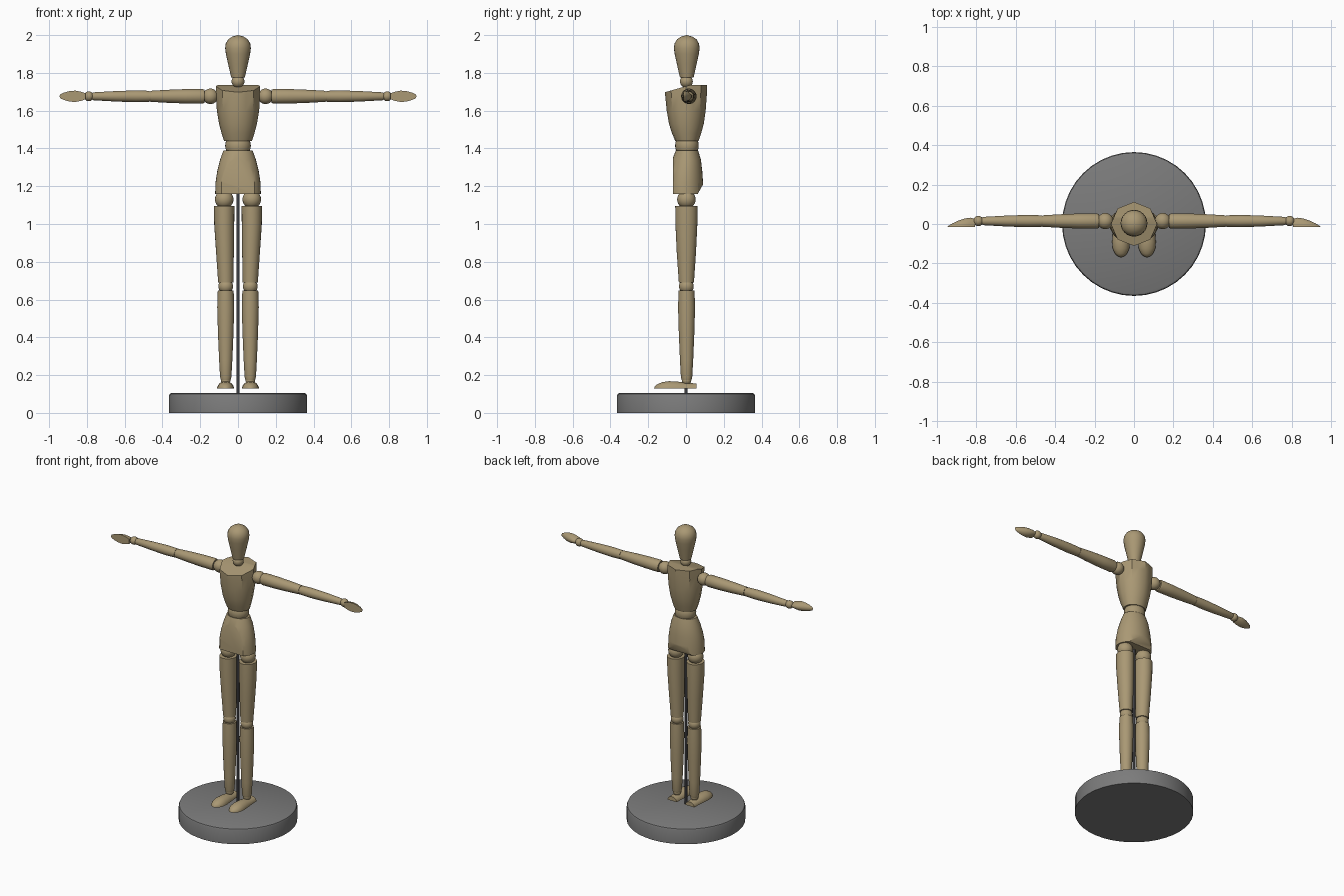
import bpy, bmesh, math
from mathutils import Matrix, Vector

if "Cube" in bpy.data.objects:
    bpy.data.objects.remove(bpy.data.objects["Cube"])


def material(name, rgb):
    m = bpy.data.materials.new(name)
    m.diffuse_color = (*rgb, 1)
    m.use_nodes = True
    m.node_tree.nodes["Principled BSDF"].inputs["Base Color"].default_value = m.diffuse_color
    return m


WOOD = material("wood", (0.40, 0.315, 0.175))
GREY = material("stand_grey", (0.2, 0.2, 0.2))
STEEL = material("dark_rod", (0.05, 0.05, 0.055))


def finish(name, bm, mat=WOOD, mirror=False):
    bmesh.ops.remove_doubles(bm, verts=bm.verts, dist=0.0002)
    bmesh.ops.recalc_face_normals(bm, faces=bm.faces)
    me = bpy.data.meshes.new(name)
    bm.to_mesh(me)
    bm.free()
    me.materials.append(mat)
    ob = bpy.data.objects.new(name, me)
    bpy.context.collection.objects.link(ob)
    bpy.ops.object.select_all(action='DESELECT')
    ob.select_set(True)
    bpy.context.view_layer.objects.active = ob
    bpy.ops.object.shade_smooth_by_angle(angle=math.radians(38))
    if mirror:
        mod = ob.modifiers.new("Mirror", 'MIRROR')
        mod.use_mirror_merge = False
    return ob


def loft(sections, axis='z', segs=24):
    """sections: (position on axis, radius a, radius b, centre a, centre b)"""
    bm = bmesh.new()
    rings = []
    for t, ra, rb, ca, cb in sections:
        ring = []
        for i in range(segs):
            ang = 2 * math.pi * i / segs
            a, b = ca + ra * math.cos(ang), cb + rb * math.sin(ang)
            co = {'x': (t, a, b), 'y': (a, t, b), 'z': (a, b, t)}[axis]
            ring.append(bm.verts.new(co))
        rings.append(ring)
    for r, s in zip(rings, rings[1:]):
        for i in range(segs):
            j = (i + 1) % segs
            bm.faces.new((r[i], r[j], s[j], s[i]))
    bm.faces.new(rings[0])
    bm.faces.new(rings[-1])
    return bm


def cut(bm, point, normal):
    """Slice off everything on the normal side and cap the opening."""
    res = bmesh.ops.bisect_plane(bm, geom=bm.verts[:] + bm.edges[:] + bm.faces[:],
                                 plane_co=Vector(point), plane_no=Vector(normal).normalized(),
                                 clear_outer=True)
    edges = [g for g in res['geom_cut'] if isinstance(g, bmesh.types.BMEdge)]
    bmesh.ops.edgenet_fill(bm, edges=edges)


def ball(name, centre, r, scale=(1, 1, 1), mirror=False):
    bm = bmesh.new()
    bmesh.ops.create_uvsphere(bm, u_segments=24, v_segments=14, radius=r,
                              matrix=Matrix.Translation(centre) @ Matrix.Diagonal((*scale, 1)))
    finish(name, bm, mirror=mirror)


def lathe(pts, ca, cb, axis='z', segs=24):
    return loft([(t, r, r, ca, cb) for t, r in pts], axis, segs)


# Stand
finish("base", lathe([(0, 0.365), (0.092, 0.365), (0.101, 0.361), (0.105, 0.352)], 0, 0, segs=40), GREY)
finish("support_rod", lathe([(0.1, 0.008), (1.2, 0.008)], 0, 0, segs=12), STEEL)

# Head and neck
finish("head", lathe([(1.775, 0.036), (1.85, 0.053), (1.90, 0.064), (1.93, 0.068), (1.955, 0.065),
                      (1.977, 0.052), (1.992, 0.03), (2.0, 0.0)], 0, 0.004))
ball("neck_ball", (0, 0.002, 1.755), 0.034)

# Chest: octagonal shoulders blending to a round waist, sloped front top
bm = loft([(1.44, 0.074, 0.062, 0, 0.005), (1.48, 0.087, 0.077, 0, 0.003), (1.53, 0.1, 0.092, 0, 0.002),
           (1.60, 0.112, 0.103, 0, 0.001), (1.68, 0.117, 0.110, 0, 0), (1.737, 0.117, 0.112, 0, 0)], segs=16)
for i, v in enumerate(bm.verts):
    if i % 2:
        f = 1 - 0.076 * (i // 16) / 5
        v.co.x *= f
        v.co.y *= f
cut(bm, (0, -0.11, 1.698), (0, -0.037, 0.13))
finish("chest", bm)

# Waist and pelvis: pelvis flattened in front and undercut at the back
ball("waist_ball", (0, 0.005, 1.415), 0.068, (1, 0.92, 1))
bm = loft([(1.39, 0.077, 0.059, 0, 0.005), (1.34, 0.095, 0.076, 0, 0.003), (1.28, 0.110, 0.088, 0, -0.002),
           (1.22, 0.119, 0.095, 0, -0.005), (1.158, 0.121, 0.096, 0, -0.005)], segs=32)
cut(bm, (0, -0.07, 1.2), (0, -1, 0))
cut(bm, (0, 0.06, 1.155), (0, 0.062, -0.034))
finish("pelvis", bm)

# Legs
ball("hip_ball", (0.073, 0.002, 1.13), 0.049, mirror=True)
bm = loft([(1.095, 0.054, 0.059, 0.073, 0.002), (1.0, 0.053, 0.058, 0.073, 0.002),
           (0.85, 0.047, 0.051, 0.069, 0.002), (0.69, 0.040, 0.040, 0.065, 0.002)])
finish("thigh", bm, mirror=True)
ball("knee_ball", (0.065, 0.002, 0.67), 0.039, mirror=True)
bm = lathe([(0.648, 0.042), (0.56, 0.045), (0.42, 0.041), (0.28, 0.035), (0.19, 0.030),
            (0.175, 0.026)], 0.065, 0.003)
finish("shin", bm, mirror=True)
ball("ankle_ball", (0.065, 0.003, 0.172), 0.025, mirror=True)
FX, FZ = 0.066, 0.128
bm = loft([(y, w, h, FX, FZ) for y, w, h in
           [(0.055, 0.034, 0.028), (0.0, 0.037, 0.031), (-0.04, 0.041, 0.037), (-0.09, 0.045, 0.040),
            (-0.125, 0.042, 0.035), (-0.15, 0.031, 0.025), (-0.165, 0.015, 0.013), (-0.17, 0, 0)]], 'y')
cut(bm, (0, 0, FZ), (0, 0, -1))
finish("foot", bm, mirror=True)

# Arms
AY, AZ = 0.015, 1.676
ball("shoulder_ball", (0.146, AY, AZ), 0.041, mirror=True)
finish("upper_arm", lathe([(0.178, 0.035), (0.19, 0.039), (0.28, 0.038), (0.38, 0.034), (0.464, 0.029)],
                          AY, AZ, 'x'), mirror=True)
ball("elbow_ball", (0.468, AY, AZ), 0.027, mirror=True)
finish("forearm", lathe([(0.47, 0.029), (0.54, 0.031), (0.64, 0.028), (0.765, 0.021), (0.772, 0.018)],
                        AY, AZ, 'x'), mirror=True)
ball("wrist_ball", (0.79, AY, AZ), 0.026, mirror=True)
PY = -0.014
bm = loft([(x, h, w, PY, AZ) for x, h, w in
           [(0.808, 0.040, 0.016), (0.83, 0.046, 0.024), (0.86, 0.042, 0.030), (0.89, 0.032, 0.028),
            (0.92, 0.018, 0.020), (0.94, 0.006, 0.011), (0.946, 0, 0)]], 'x')
cut(bm, (0, PY, 0), (0, -1, 0))
finish("hand", bm, mirror=True)
